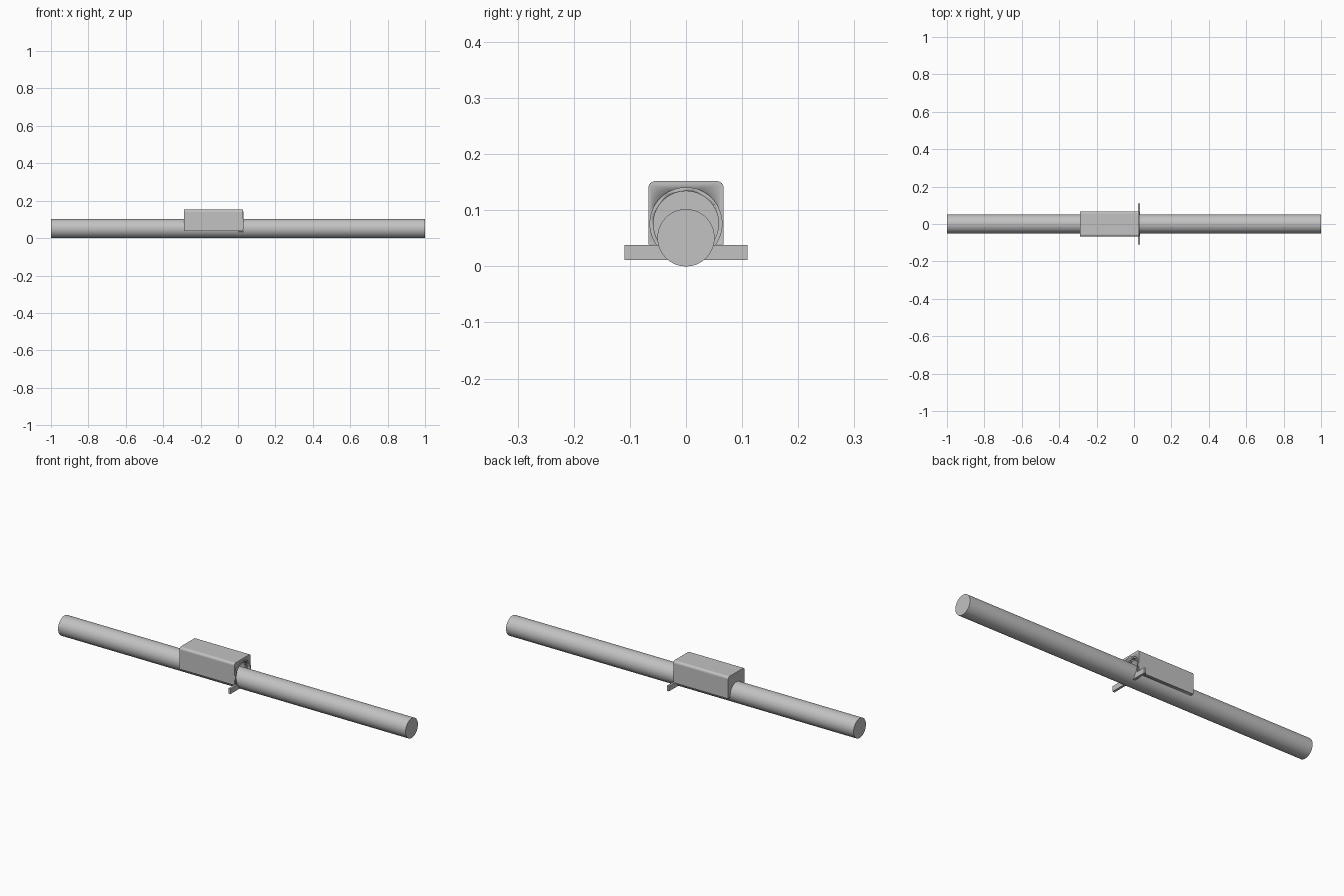
import bpy, math

cube = bpy.data.objects.get("Cube")
if cube:
    bpy.data.objects.remove(cube, do_unlink=True)

grey = bpy.data.materials.new("light_grey")
grey.use_nodes = True
colour = (0.54, 0.54, 0.54, 1)
grey.diffuse_color = colour
grey.node_tree.nodes["Principled BSDF"].inputs["Base Color"].default_value = colour


def finish(name):
    obj = bpy.context.object
    obj.name = name
    obj.data.materials.append(grey)
    return obj


def rod(name, radius, x0, x1, z):
    bpy.ops.mesh.primitive_cylinder_add(
        vertices=64, radius=radius, depth=x1 - x0,
        location=((x0 + x1) / 2, 0, z), rotation=(0, math.pi / 2, 0))
    bpy.ops.object.shade_smooth_by_angle()
    return finish(name)


def block(name, x0, x1, y0, y1, z0, z1):
    bpy.ops.mesh.primitive_cube_add(
        size=1, location=((x0 + x1) / 2, (y0 + y1) / 2, (z0 + z1) / 2))
    obj = finish(name)
    obj.scale = (x1 - x0, y1 - y0, z1 - z0)
    bpy.ops.object.transform_apply(location=False, rotation=False, scale=True)
    return obj


def cut(obj, cutter):
    mod = obj.modifiers.new("bore", "BOOLEAN")
    mod.operation = "DIFFERENCE"
    mod.solver = "EXACT"
    mod.object = cutter
    cutter.hide_render = True
    cutter.hide_set(True)


# Long round bar
rod("main_rod", 0.051, -1, 1, 0.051)

# Housing with its two long top edges rounded
housing = block("housing", -0.29, 0.026, -0.067, 0.067, 0.039, 0.152)
weights = housing.data.attributes.new("bevel_weight_edge", "FLOAT", "EDGE")
for edge in housing.data.edges:
    a, b = (housing.data.vertices[i].co for i in edge.vertices)
    if a.z > 0 and b.z > 0 and abs(a.x - b.x) > 0.1:
        weights.data[edge.index].value = 1
bevel = housing.modifiers.new("rounded_top", "BEVEL")
bevel.limit_method = "WEIGHT"
bevel.width = 0.012
bevel.segments = 6

# Blind bore in the housing, with a raised lip at its mouth
lip = rod("bore_lip", 0.065, 0.0, 0.03, 0.076)
bore = rod("bore_cutter", 0.058, -0.27, 0.06, 0.076)
cut(housing, bore)
cut(lip, bore)
bpy.context.view_layer.objects.active = housing
housing.select_set(True)
bpy.ops.object.shade_smooth_by_angle()

# Side lugs under the mouth of the housing
for side, name in ((1, "left_lug"), (-1, "right_lug")):
    y0, y1 = sorted((side * 0.03, side * 0.11))
    block(name, 0.021, 0.033, y0, y1, 0.011, 0.038)
